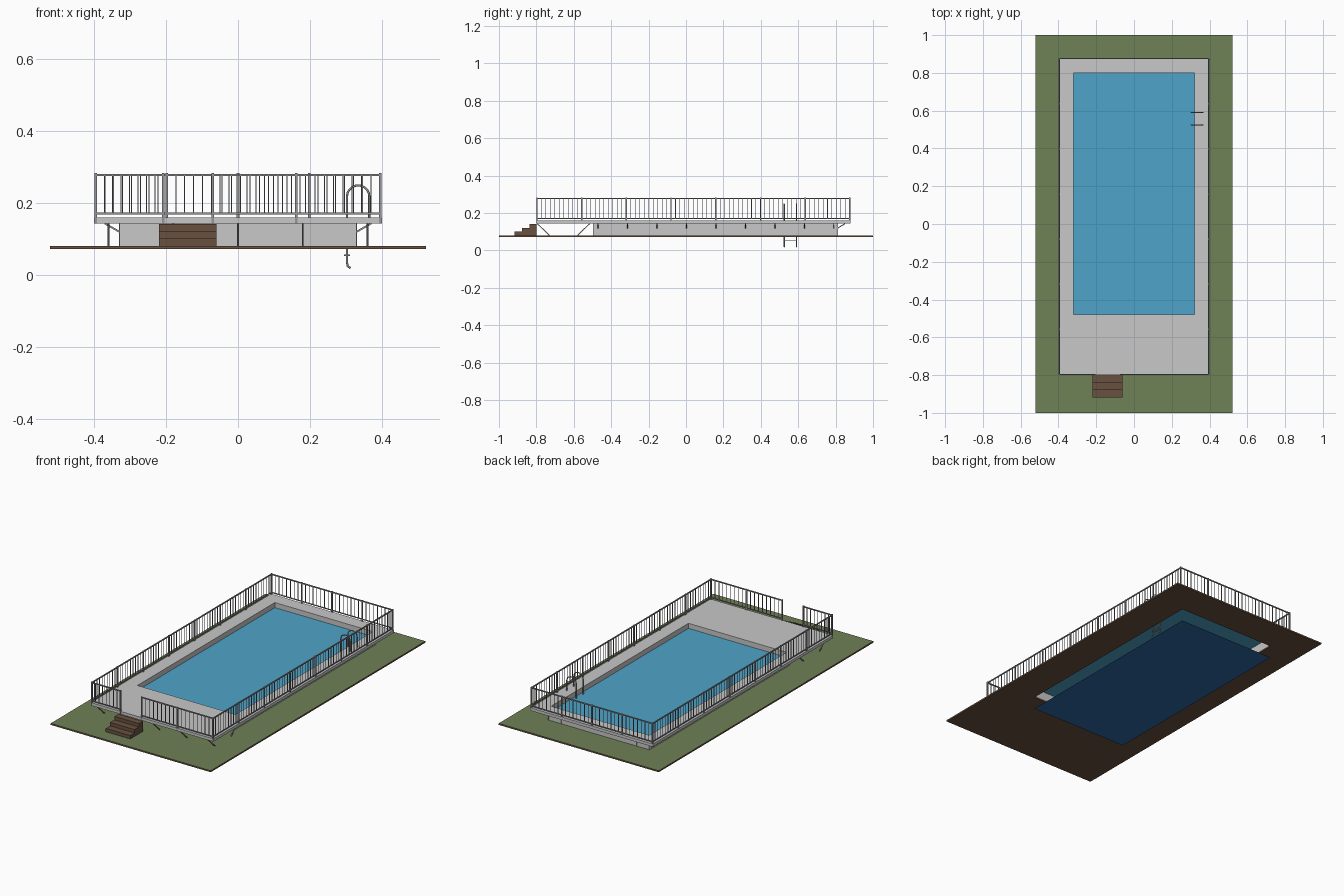
import bpy, bmesh, math
from mathutils import Vector, Matrix

cube = bpy.data.objects.get("Cube")
if cube:
    bpy.data.objects.remove(cube)


def material(name, rgb):
    mat = bpy.data.materials.new(name)
    mat.use_nodes = True
    lin = [((c / 255 + 0.055) / 1.055) ** 2.4 for c in rgb] + [1]
    mat.diffuse_color = lin
    mat.node_tree.nodes["Principled BSDF"].inputs["Base Color"].default_value = lin
    return mat


GRASS = material("grass green", (110, 129, 86))
BROWN = material("earth brown", (104, 81, 64))
CONCRETE = material("light concrete", (200, 200, 200))
WATER = material("water blue", (79, 163, 201))
FLOOR = material("deep blue", (45, 104, 163))
METAL = material("grey metal", (150, 150, 153))


def finish(name, bm, *mats):
    bmesh.ops.recalc_face_normals(bm, faces=bm.faces)
    mesh = bpy.data.meshes.new(name)
    bm.to_mesh(mesh)
    bm.free()
    for m in mats:
        mesh.materials.append(m)
    obj = bpy.data.objects.new(name, mesh)
    bpy.context.collection.objects.link(obj)
    return obj


def box(bm, x0, x1, y0, y1, z0, z1):
    size = Matrix.Diagonal((x1 - x0, y1 - y0, z1 - z0, 1))
    mid = Matrix.Translation(((x0 + x1) / 2, (y0 + y1) / 2, (z0 + z1) / 2))
    bmesh.ops.create_cube(bm, size=1, matrix=mid @ size)


def bar(bm, a, b, w):
    """Square bar between two points."""
    a, b = Vector(a), Vector(b)
    turn = (b - a).to_track_quat('Z', 'Y').to_matrix().to_4x4()
    bmesh.ops.create_cube(bm, size=1, matrix=Matrix.Translation((a + b) / 2) @ turn
                          @ Matrix.Diagonal((w, w, (b - a).length, 1)))


def frame(name, outer, inner, z0, z1, *mats):
    """Rectangular slab with a rectangular hole."""
    bm = bmesh.new()

    def loop(rect, z):
        x, y0, y1 = rect
        return [bm.verts.new(p) for p in ((-x, y0, z), (x, y0, z), (x, y1, z), (-x, y1, z))]
    loops = [loop(outer, z0), loop(outer, z1), loop(inner, z1), loop(inner, z0)]
    for k in range(4):
        a, b = loops[k], loops[(k + 1) % 4]
        for i in range(4):
            j = (i + 1) % 4
            bm.faces.new((a[i], a[j], b[j], b[i]))
    return finish(name, bm, *mats)


def sheet(name, rect, z, mat):
    bm = bmesh.new()
    x, y0, y1 = rect
    bm.faces.new([bm.verts.new(p) for p in ((-x, y0, z), (x, y0, z), (x, y1, z), (-x, y1, z))])
    return finish(name, bm, mat)


POOL = (0.32, -0.48, 0.80)
WALL = (0.33, -0.495, 0.812)
DECK = (0.40, -0.80, 0.88)
GROUND, DECK_LOW, DECK_TOP, RAIL_TOP = 0.081, 0.143, 0.16, 0.281

# Ground slab, grass on top
ground = frame("ground", (0.522, -1, 1), POOL, 0.072, GROUND, BROWN, GRASS)
for f in ground.data.polygons:
    f.material_index = int(f.normal.z > 0.5)

# Pool
frame("pool_wall", WALL, POOL, GROUND, DECK_LOW, CONCRETE)
frame("deck", DECK, POOL, DECK_LOW, DECK_TOP, CONCRETE)
sheet("water", POOL, 0.13, WATER)
sheet("pool_floor", POOL, 0, FLOOR)

# Wall seams and deck brackets along the sides and back
seams, brackets = bmesh.new(), bmesh.new()
t = 0.0015
for i in range(9):
    y = -0.47 + i * 0.1575
    for s in (-1, 1):
        x = s * WALL[0]
        box(seams, x - t, x + t, y - t, y + t, GROUND, DECK_LOW)
        bar(brackets, (x, y, 0.12), (s * 0.37, y, DECK_LOW), 0.005)
    x = (i - 4) * 0.082
    for y in WALL[1:]:
        box(seams, x - t, x + t, y - t, y + t, GROUND, DECK_LOW)
    if i % 2 == 0:
        bar(brackets, (x, WALL[2], 0.12), (x, 0.85, DECK_LOW), 0.005)
finish("wall_seams", seams, CONCRETE)
finish("deck_brackets", brackets, METAL)

# Sloped struts under the front deck
struts = bmesh.new()
for x in (-0.36, -0.18, 0, 0.18, 0.36):
    bar(struts, (x, -0.795, DECK_LOW), (x, -0.73, GROUND), 0.005)
    bar(struts, (x, -0.515, DECK_LOW), (x, -0.58, GROUND), 0.005)
finish("front_struts", struts, METAL)


def railing(name, start, end, sections, bays):
    """Posts, top and bottom rails and balusters between two points."""
    bm = bmesh.new()
    a, b = Vector(start), Vector(end)
    for z, w in ((0.171, 0.005), (RAIL_TOP - 0.003, 0.006)):
        bar(bm, (*a, z), (*b, z), w)
    count = sections * bays
    for i in range(count + 1):
        p = a.lerp(b, i / count)
        post = i % bays == 0
        w = 0.0035 if post else 0.0014
        box(bm, p.x - w, p.x + w, p.y - w, p.y + w,
            DECK_LOW if post else 0.171, RAIL_TOP + (0.002 if post else -0.003))
    finish(name, bm, METAL)


X, F, B = 0.395, -0.797, 0.876
railing("left_railing", (X, F), (X, B), 7, 10)
railing("right_railing", (-X, F), (-X, B), 7, 10)
railing("back_railing", (-X, B), (X, B), 4, 8)
railing("front_railing_short", (-X, F), (-0.208, F), 1, 8)
railing("front_railing_long", (-0.07, F), (X, F), 2, 9)

# Entry steps
steps = bmesh.new()
for i in range(3):
    z = GROUND + i * 0.02
    box(steps, -0.22, -0.06, -0.918 + i * 0.04, -0.80, z, z + 0.02)
finish("entry_steps", steps, BROWN)

# Ladder: two bent tubes and treads
arch = [(0.334 + 0.031 * math.cos(a), 0.218 + 0.031 * math.sin(a))
        for a in (math.pi * k / 10 for k in range(11))]
path = [(0.365, DECK_TOP)] + arch + [(0.303, 0.035), (0.305, 0.024), (0.313, 0.019)]
for side, y in (("front", 0.525), ("back", 0.59)):
    curve = bpy.data.curves.new("tube", 'CURVE')
    curve.dimensions = '3D'
    curve.bevel_depth = 0.003
    curve.bevel_resolution = 2
    curve.use_fill_caps = True
    spline = curve.splines.new('POLY')
    spline.points.add(len(path) - 1)
    for pt, (x, z) in zip(spline.points, path):
        pt.co = (x, y, z, 1)
    tube = bpy.data.objects.new("tube", curve)
    bpy.context.collection.objects.link(tube)
    bpy.context.view_layer.update()
    graph = bpy.context.evaluated_depsgraph_get()
    mesh = bpy.data.meshes.new_from_object(tube.evaluated_get(graph))
    bpy.data.objects.remove(tube)
    mesh.materials.clear()
    mesh.materials.append(METAL)
    mesh.shade_smooth()
    rail = bpy.data.objects.new("ladder_rail_" + side, mesh)
    bpy.context.collection.objects.link(rail)

treads = bmesh.new()
for z in (0.055, 0.10):
    box(treads, 0.295, 0.311, 0.525, 0.59, z - 0.002, z + 0.002)
finish("ladder_treads", treads, METAL)
